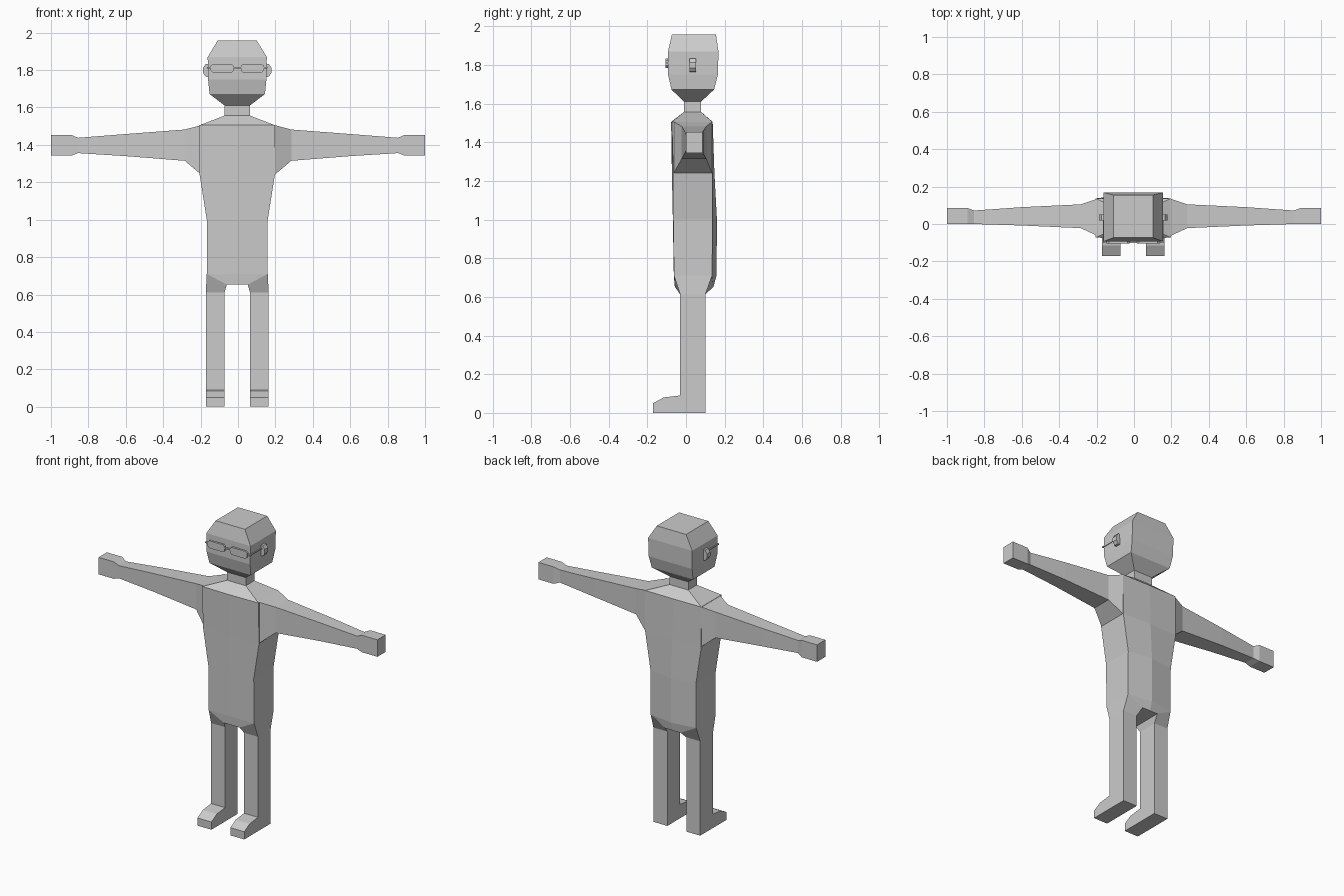
import bpy, bmesh

grey = bpy.data.materials.new("plain_grey")
grey.diffuse_color = (0.6, 0.6, 0.6, 1)
OFF = -0.004  # slight sideways offset of the body


def make(name, verts, faces, x=OFF, mirror=False):
    me = bpy.data.meshes.new(name)
    me.from_pydata(verts, [], faces)
    bm = bmesh.new()
    bm.from_mesh(me)
    bmesh.ops.recalc_face_normals(bm, faces=bm.faces)
    bm.to_mesh(me)
    bm.free()
    me.materials.append(grey)
    ob = bpy.data.objects.new(name, me)
    ob.location.x = x
    bpy.context.collection.objects.link(ob)
    if mirror:
        ob.modifiers.new("mirror", 'MIRROR').use_clip = True
    return ob


def loft(name, rings, caps=(True, True), **kw):
    n = len(rings[0])
    verts = [p for r in rings for p in r]
    faces = [(i*n + j, i*n + (j+1) % n, (i+1)*n + (j+1) % n, (i+1)*n + j)
             for i in range(len(rings)-1) for j in range(n)]
    if caps[0]:
        faces.append(tuple(range(n)))
    if caps[1]:
        faces.append(tuple(range(len(verts)-n, len(verts))))
    return make(name, verts, faces, **kw)


def rect(z, w, y0, y1):
    return [(-w, y0, z), (w, y0, z), (w, y1, z), (-w, y1, z)]


def box(name, x0, x1, y0, y1, z0, z1, **kw):
    rings = [[(x0, y0, z), (x1, y0, z), (x1, y1, z), (x0, y1, z)] for z in (z0, z1)]
    return loft(name, rings, **kw)


# Head with chin taper, and neck
loft("head", [rect(*r) for r in (
    (1.61, 0.067, -0.01, 0.078), (1.672, 0.148, -0.075, 0.145),
    (1.75, 0.156, -0.093, 0.165), (1.87, 0.158, -0.093, 0.168),
    (1.957, 0.105, -0.073, 0.155))])
loft("neck", [rect(1.54, 0.067, -0.01, 0.078), rect(1.62, 0.067, -0.01, 0.078)])

# Torso: height, half width, side front, middle front, side back, middle back
TORSO = ((0.71, 0.163, -0.062, -0.063, 0.135, 0.158),
         (1.00, 0.163, -0.066, -0.068, 0.137, 0.160),
         (1.24, 0.201, -0.066, -0.073, 0.137, 0.147),
         (1.505, 0.201, -0.073, -0.077, 0.136, 0.138),
         (1.557, 0.067, -0.01, -0.01, 0.078, 0.078))
loft("torso", [[(-w, f, z), (0, fm, z), (w, f, z), (w, b, z), (0, bm_, z), (-w, b, z)]
               for z, w, f, fm, b, bm_ in TORSO], caps=(False, True))

# Pelvis half: six front points followed by six back points
pelvis = []
for mid, hip, low, leg in ((-0.063, -0.062, -0.058, -0.03), (0.158, 0.135, 0.142, 0.10)):
    pelvis += [(0, mid, 0.71), (0.163, hip, 0.71), (0.168, leg, 0.612),
               (0.068, leg, 0.612), (0.056, low, 0.653), (0, low, 0.653)]
make("pelvis", pelvis, [(0, 1, 4, 5), (1, 2, 3, 4), (6, 7, 10, 11), (7, 8, 9, 10),
                        (1, 7, 8, 2), (3, 9, 10, 4), (4, 10, 11, 5)], mirror=True)

# Arm with wrist and hand: x, front, back, bottom, top
ARM = ((0.19, -0.066, 0.137, 1.235, 1.507), (0.285, -0.022, 0.105, 1.315, 1.482),
       (0.60, -0.008, 0.09, 1.34, 1.458), (0.855, 0.0, 0.072, 1.356, 1.438),
       (0.89, 0.0, 0.085, 1.343, 1.453), (1.0, 0.0, 0.085, 1.343, 1.453))
loft("arm", [[(x, f, lo), (x, b, lo), (x, b, hi), (x, f, hi)] for x, f, b, lo, hi in ARM],
     caps=(False, True), x=0, mirror=True)

# Leg and foot, one side profile across the leg width
LEG = ((0.10, 0), (0.10, 0.612), (-0.03, 0.612), (-0.03, 0.09),
       (-0.115, 0.08), (-0.17, 0.05), (-0.17, 0))
loft("leg", [[(x, y, z) for y, z in LEG] for x in (0.068, 0.168)], mirror=True)

# Ear, narrowing outwards
loft("ear", [[(x, 0.018, lo), (x, 0.052, lo), (x, 0.052, hi), (x, 0.018, hi)]
             for x, lo, hi in ((0.15, 1.762, 1.835), (0.169, 1.765, 1.832), (0.183, 1.785, 1.812))],
     mirror=True)

# Glasses: lens plates with clipped corners, bridge and temples
LENS = ((0.03, 1.785), (0.13, 1.785), (0.142, 1.797), (0.142, 1.823),
        (0.13, 1.833), (0.03, 1.833), (0.02, 1.823), (0.02, 1.797))
loft("glasses_lens", [[(x, y, z) for x, z in LENS] for y in (-0.105, -0.09)], mirror=True)
box("glasses_bridge", -0.022, 0.022, -0.102, -0.09, 1.808, 1.816)
box("glasses_hinge", 0.14, 0.162, -0.102, -0.09, 1.808, 1.816, mirror=True)
box("glasses_temple", 0.153, 0.162, -0.10, 0.02, 1.808, 1.816, mirror=True)
